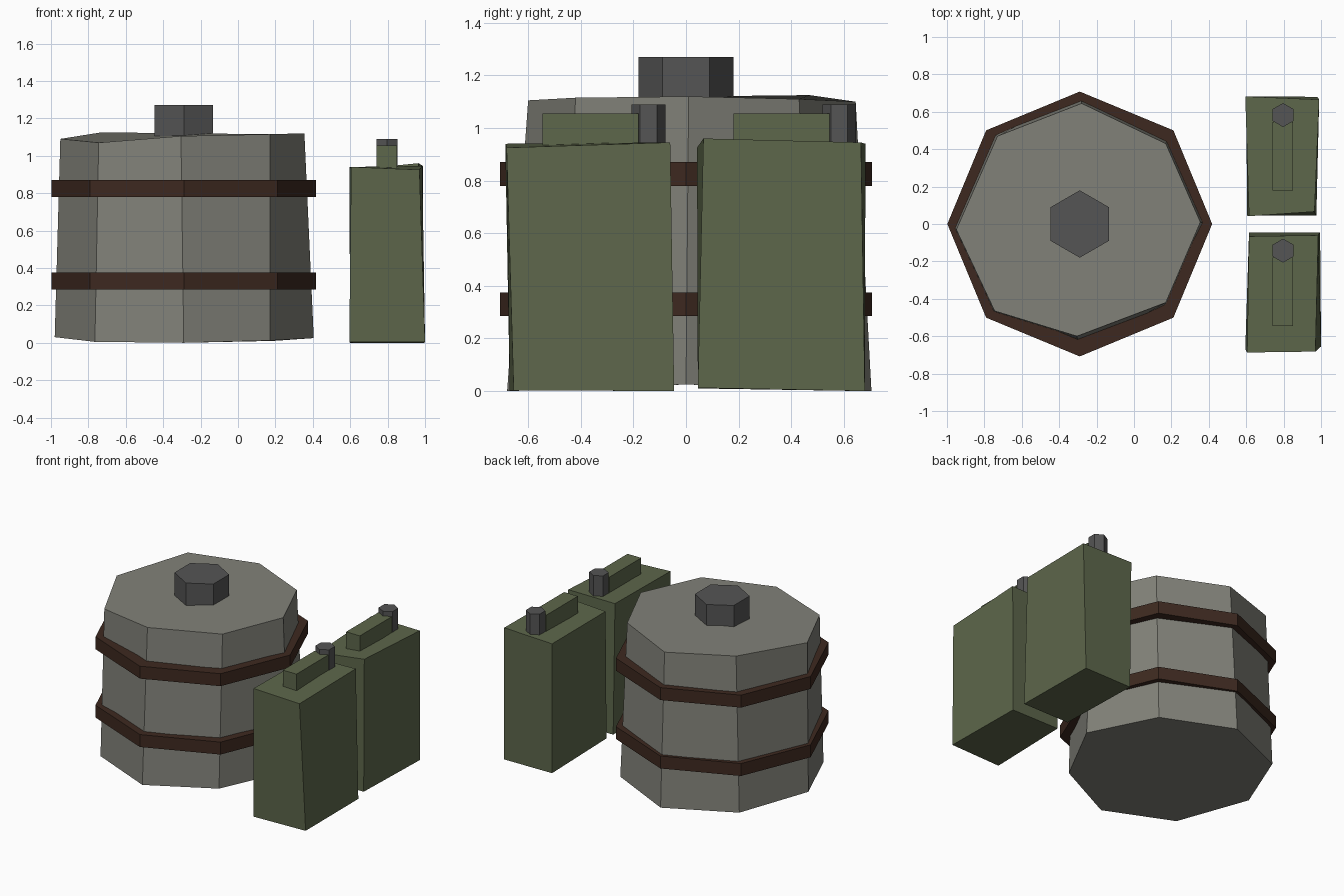
import bpy
from math import pi, sin, cos

if "Cube" in bpy.data.objects:
    bpy.data.objects.remove(bpy.data.objects["Cube"])


def material(name, rgb):
    m = bpy.data.materials.new(name)
    m.diffuse_color = (*rgb, 1)
    m.use_nodes = True
    m.node_tree.nodes["Principled BSDF"].inputs["Base Color"].default_value = m.diffuse_color
    return m


GREY = material("weathered_grey", (0.22, 0.22, 0.19))
DARK = material("dark_metal", (0.09, 0.09, 0.09))
RUST = material("rust_brown", (0.047, 0.022, 0.014))
GREEN = material("olive_green", (0.11, 0.135, 0.07))


def loft(name, bottom, top, mat):
    """Solid between two matching counter-clockwise rings."""
    n = len(bottom)
    faces = [tuple(reversed(range(n))), tuple(range(n, 2 * n))]
    faces += [(i, (i + 1) % n, n + (i + 1) % n, n + i) for i in range(n)]
    me = bpy.data.meshes.new(name)
    me.from_pydata(bottom + top, [], faces)
    me.materials.append(mat)
    ob = bpy.data.objects.new(name, me)
    bpy.context.collection.objects.link(ob)
    return ob


def prism(name, n, r, x, y, z0, z1, mat):
    """Upright n-sided prism with corners on the y axis."""
    ring = [(x + r * cos(pi / 2 + 2 * pi * i / n),
             y + r * sin(pi / 2 + 2 * pi * i / n)) for i in range(n)]
    return loft(name, [(*p, z0) for p in ring], [(*p, z1) for p in ring], mat)


def box(name, x0, x1, y0, y1, z0, z1, mat):
    ring = [(x0, y0), (x1, y0), (x1, y1), (x0, y1)]
    return loft(name, [(*p, z0) for p in ring], [(*p, z1) for p in ring], mat)


# Battered eight-sided drum, slightly tapered
loft("drum_body",
     [(0.405, 0, 0.025), (0.19, 0.48, 0.01), (-0.29, 0.705, 0), (-0.77, 0.49, 0.01),
      (-0.98, 0, 0.03), (-0.765, -0.48, 0.005), (-0.29, -0.68, 0), (0.17, -0.46, 0.012)],
     [(0.355, 0.01, 1.12), (0.17, 0.43, 1.11), (-0.28, 0.645, 1.10), (-0.73, 0.47, 1.125),
      (-0.95, -0.03, 1.09), (-0.745, -0.465, 1.07), (-0.305, -0.6, 1.105), (0.17, -0.42, 1.115)],
     GREY)

# Drum hoops and hexagonal lid cap
for label, z in (("lower", 0.33), ("upper", 0.825)):
    prism(label + "_hoop", 8, 0.708, -0.29, 0, z - 0.045, z + 0.045, RUST)
prism("drum_cap", 6, 0.18, -0.29, 0, 1.08, 1.27, DARK)

# Two dented fuel cans
loft("front_can_body",
     [(0.595, -0.67, 0.003), (1.0, -0.655, 0.003), (0.995, -0.045, 0), (0.615, -0.045, 0)],
     [(0.605, -0.687, 0.94), (0.97, -0.682, 0.925), (0.985, -0.06, 0.945), (0.615, -0.066, 0.94)],
     GREEN)
loft("back_can_body",
     [(0.605, 0.045, 0.01), (0.975, 0.045, 0.012), (0.98, 0.68, 0), (0.6, 0.675, 0)],
     [(0.615, 0.042, 0.925), (0.965, 0.066, 0.96), (0.99, 0.665, 0.945), (0.595, 0.682, 0.94)],
     GREEN)

# Can handles and spouts
for label, y in (("front", -0.3625), ("back", 0.3625)):
    box(label + "_can_handle", 0.74, 0.85, y - 0.1825, y + 0.1825, 0.92, 1.055, GREEN)
    prism(label + "_can_spout", 6, 0.064, 0.797, y + 0.22, 0.92, 1.09, DARK)
